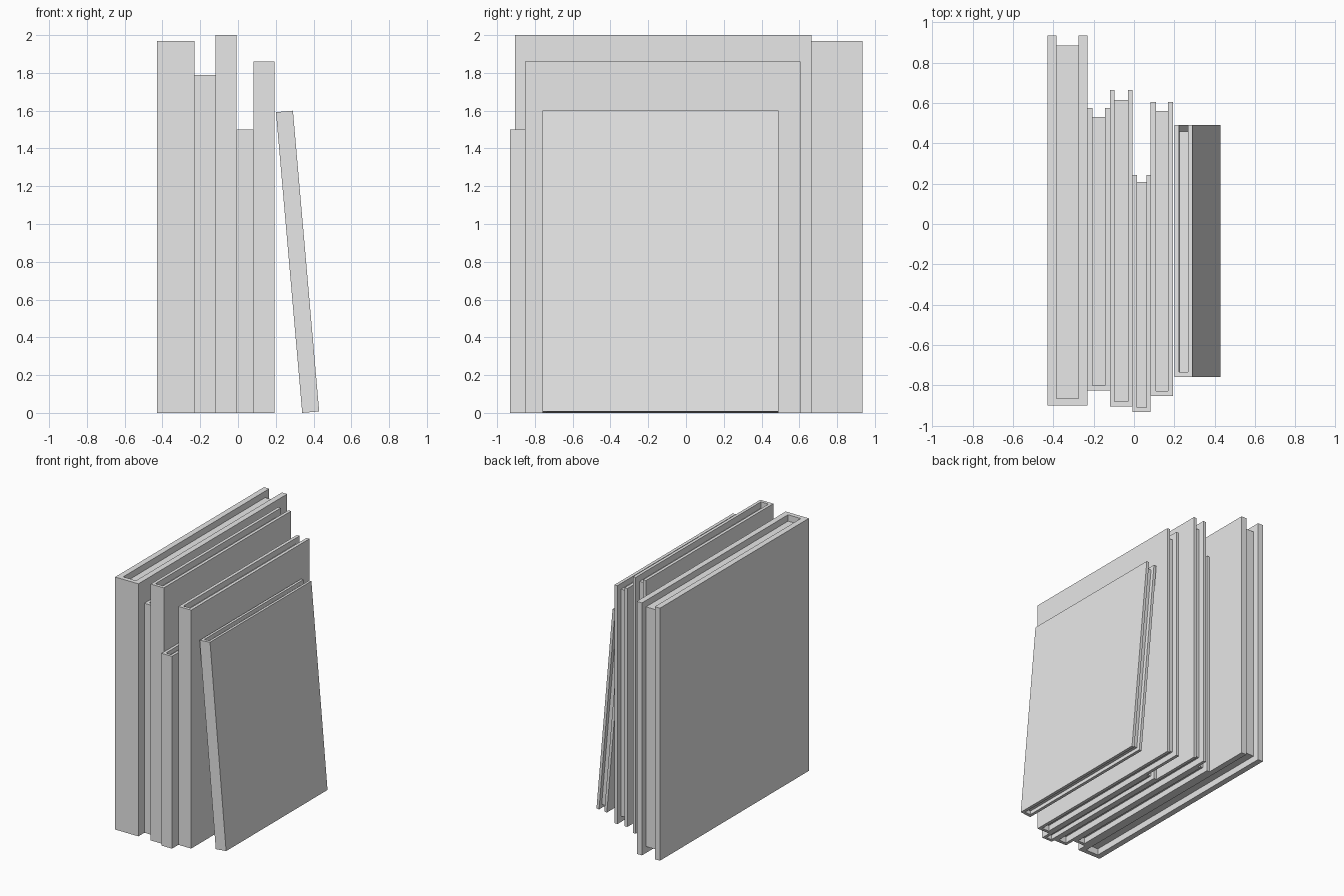
import bpy
import bmesh
from math import atan2
from mathutils import Matrix

cube = bpy.data.objects.get("Cube")
if cube:
    bpy.data.objects.remove(cube, do_unlink=True)

grey = bpy.data.materials.new("light grey")
grey.use_nodes = True
grey.diffuse_color = (0.8, 0.8, 0.8, 1)
grey.node_tree.nodes["Principled BSDF"].inputs["Base Color"].default_value = (0.8, 0.8, 0.8, 1)


def prism(name, outline, z0, z1, matrix):
    """Extrude a plan outline straight up from z0 to z1."""
    bm = bmesh.new()
    face = bm.faces.new([bm.verts.new((x, y, z0)) for x, y in outline])
    top = bmesh.ops.extrude_face_region(bm, geom=[face])["geom"]
    bmesh.ops.translate(bm, vec=(0, 0, z1 - z0),
                        verts=[v for v in top if isinstance(v, bmesh.types.BMVert)])
    bmesh.ops.recalc_face_normals(bm, faces=bm.faces)
    mesh = bpy.data.meshes.new(name)
    bm.to_mesh(mesh)
    bm.free()
    mesh.materials.append(grey)
    obj = bpy.data.objects.new(name, mesh)
    obj.matrix_world = matrix
    bpy.context.collection.objects.link(obj)


def book(name, x0, x1, y0, y1, height, board, spine, inset, matrix=Matrix()):
    """Cover wrapped round three sides, with a recessed page block."""
    a, b, c = x0 + board, x1 - board, y0 + spine
    prism(name + "_cover", [(x0, y0), (x1, y0), (x1, y1), (b, y1),
                            (b, c), (a, c), (a, y1), (x0, y1)], 0, height, matrix)
    prism(name + "_pages", [(a, c), (b, c), (b, y1 - inset), (a, y1 - inset)],
          inset, height - inset, matrix)


# Upright books, from the model's right to its left
book("wide_book", -0.43, -0.23, -0.90, 0.935, 1.97, 0.045, 0.035, 0.05)
book("second_book", -0.23, -0.12, -0.825, 0.575, 1.79, 0.025, 0.025, 0.045)
book("tallest_book", -0.12, -0.007, -0.905, 0.665, 2.0, 0.024, 0.025, 0.05)
book("short_book", -0.007, 0.083, -0.932, 0.243, 1.5, 0.022, 0.022, 0.035)
book("fifth_book", 0.083, 0.193, -0.853, 0.605, 1.86, 0.025, 0.025, 0.045)

# Book leaning against the row, resting on its lower inner edge
lean = Matrix.Translation((0.34, 0, 0)) @ Matrix.Rotation(-atan2(0.139, 1.592), 4, "Y")
lean = Matrix.Translation((0, 0, 0)) @ lean
book("leaning_book", 0, 0.09, -0.76, 0.49, 1.598, 0.022, 0.025, 0.03, lean)
